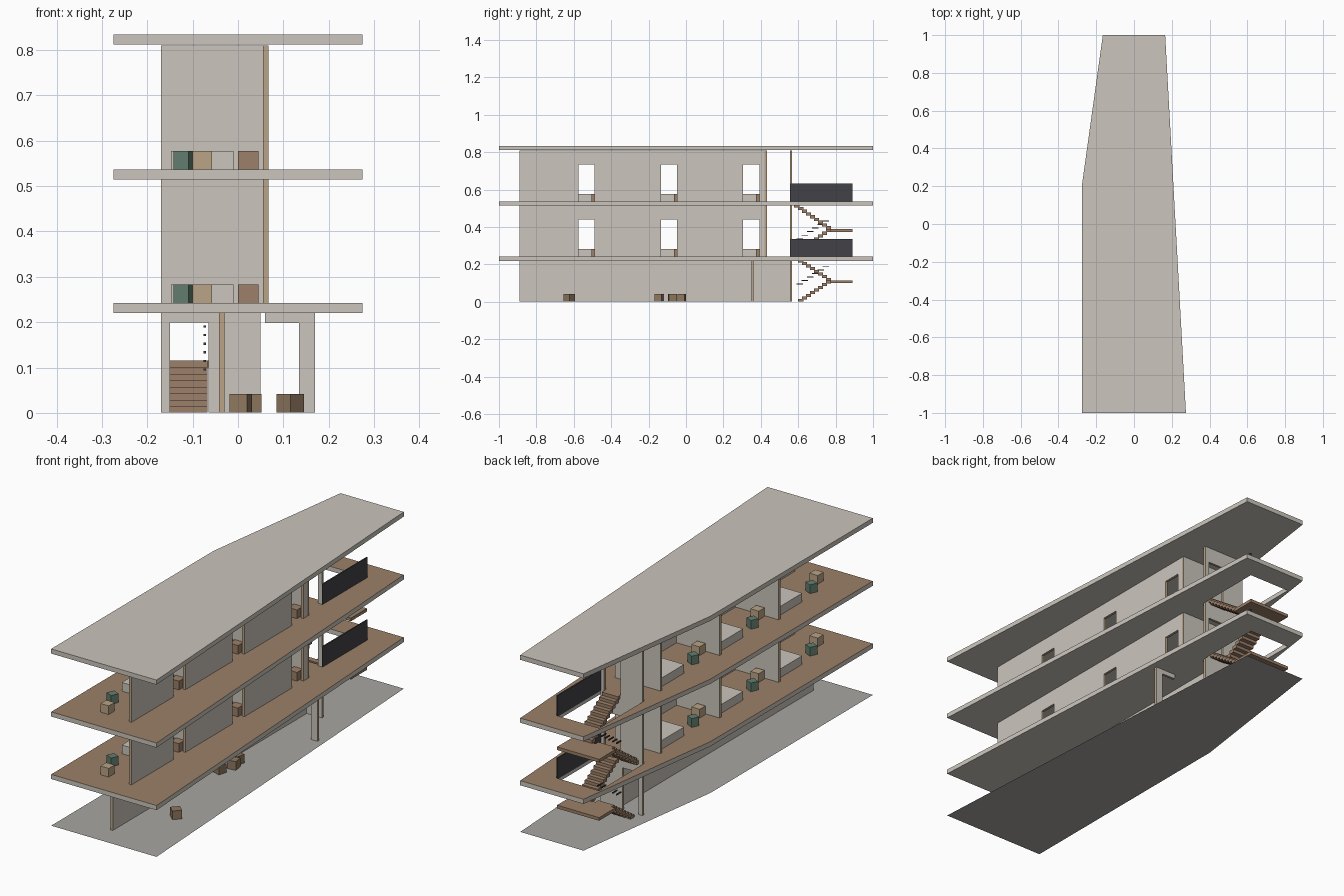
import bpy, bmesh
from math import radians
from mathutils import Matrix, Vector

cube = bpy.data.objects.get("Cube")
if cube:
    bpy.data.objects.remove(cube, do_unlink=True)


def material(name, r, g, b):
    lin = [((c / 255 + 0.055) / 1.055) ** 2.4 for c in (r, g, b)] + [1]
    m = bpy.data.materials.new(name)
    m.use_nodes = True
    m.diffuse_color = lin
    m.node_tree.nodes["Principled BSDF"].inputs["Base Color"].default_value = lin
    return m


CONCRETE = material("concrete", 203, 197, 188)
TIMBER = material("timber floor", 156, 128, 104)
TAN = material("tan edge", 186, 164, 134)
GREEN = material("green fabric", 100, 127, 112)
DARK = material("dark metal", 66, 65, 71)
PAVING = material("paving", 167, 166, 162)
BROWN = material("dull brown", 142, 120, 95)


def finish(name, bm, mats, rule=None):
    bmesh.ops.recalc_face_normals(bm, faces=bm.faces)
    if rule:
        for f in bm.faces:
            f.material_index = int(rule(f.normal))
    mesh = bpy.data.meshes.new(name)
    bm.to_mesh(mesh)
    bm.free()
    for m in mats:
        mesh.materials.append(m)
    ob = bpy.data.objects.new(name, mesh)
    bpy.context.collection.objects.link(ob)
    return ob


def box(name, x0, x1, y0, y1, z0, z1, mat, turn=0):
    bm = bmesh.new()
    bmesh.ops.create_cube(bm, size=1)
    bmesh.ops.scale(bm, vec=(x1 - x0, y1 - y0, z1 - z0), verts=bm.verts)
    bmesh.ops.rotate(bm, matrix=Matrix.Rotation(radians(turn), 3, "Z"), verts=bm.verts)
    bmesh.ops.translate(bm, vec=((x0 + x1) / 2, (y0 + y1) / 2, (z0 + z1) / 2), verts=bm.verts)
    return finish(name, bm, [mat])


def block(name, x, y, z, size, mat, turn=0):
    h = size / 2
    return box(name, x - h, x + h, y - h, y + h, z, z + 0.041, mat, turn)


def extrude(bm, faces, vec):
    new = bmesh.ops.extrude_face_region(bm, geom=faces)["geom"]
    verts = [v for v in new if isinstance(v, bmesh.types.BMVert)]
    bmesh.ops.translate(bm, vec=vec, verts=verts)


def panel(name, axis, pos, pts):
    """Upright wall: profile of (distance, height) points along an axis."""
    bm = bmesh.new()
    if axis == "x":
        verts = [bm.verts.new((a, pos, z)) for a, z in pts]
        out = Vector((0, THICK, 0))
    else:
        verts = [bm.verts.new((pos, a, z)) for a, z in pts]
        out = Vector((THICK, 0, 0))
    extrude(bm, [bm.faces.new(verts)], out)
    return finish(name, bm, [CONCRETE, TAN], lambda n: abs(n.dot(out)) < THICK / 2)


def wall(name, axis, pos, a0, a1, z0, z1, doors=()):
    pts = [(a0, z0)]
    for d0, d1 in doors:
        top = z0 + DOOR
        pts += [(d0, z0), (d0, top), (d1, top), (d1, z0)]
    panel(name, axis, pos, pts + [(a1, z0), (a1, z1), (a0, z1)])


def slab(name, z0, z1, mats, hole=False):
    bm = bmesh.new()
    edges = []
    for loop in [OUTLINE] + ([SHAFT] if hole else []):
        vs = [bm.verts.new((x, y, z0)) for x, y in loop]
        edges += [bm.edges.new((vs[i - 1], vs[i])) for i in range(len(vs))]
    bmesh.ops.triangle_fill(bm, edges=edges, use_beauty=True)
    if z1 > z0:
        extrude(bm, bm.faces[:], (0, 0, z1 - z0))
        return finish(name, bm, mats, lambda n: len(mats) > 1 and n.z > 0.5)
    ob = finish(name, bm, mats)
    if ob.data.polygons[0].normal.z < 0:
        ob.data.flip_normals()


THICK, DOOR = 0.012, 0.198
OUTLINE = [(-0.275, -1), (0.275, -1), (0.165, 1), (-0.165, 1), (-0.275, 0.21)]
SHAFT = [(-0.17, 0.567), (0.05, 0.567), (0.05, 0.89), (-0.17, 0.89)]
BASE = 0.001
FLOORS = [0.242, 0.537]
SLAB, STOREY = 0.022, 0.295

# Ground sheet, floor slabs and roof
slab("ground", 0, 0, [PAVING])
for i, z in enumerate(FLOORS):
    slab(f"floor_slab_{i + 1}", z - SLAB, z, [CONCRETE, TIMBER], hole=True)
slab("roof_slab", 0.812, 0.834, [CONCRETE])

# Ground storey walls
under = FLOORS[0] - SLAB
wall("ground_spine_wall", "y", -0.042, -0.89, 0.555, BASE, under)
wall("ground_stair_wall", "x", 0.555, -0.17, 0.05, BASE, under, [(-0.15, -0.065)])
panel("ground_portal", "x", 0.35, [(0.135, BASE), (0.17, BASE), (0.17, under),
                                   (0.06, under), (0.06, DOOR), (0.135, DOOR)])

# Loose seats on the ground
for x, y, size, turn in [(0.115, -0.625, 0.043, -43), (0.006, -0.145, 0.04, -15),
                         (0.028, -0.073, 0.043, 8), (0.015, -0.023, 0.04, -12)]:
    block("ground_seat", x, y, BASE, size, BROWN, turn)

# Upper storeys: corridor wall, party walls, furnished rooms
ROOM = 0.44
for z in FLOORS:
    top = z + STOREY - SLAB
    doors = [(-0.575 + ROOM * i, -0.488 + ROOM * i) for i in range(3)]
    wall("corridor_wall", "y", 0.055, -0.89, 0.42, z, top, doors)
    wall("stair_wall", "x", 0.555, -0.17, 0.05, z, top, [(-0.055, 0.03)])
    for i in range(3):
        y = ROOM * i
        wall("party_wall", "x", -0.46 + y, -0.17, 0.067 if i == 2 else 0.055, z, top)
        box("bed", -0.148, -0.01, -0.655 + y, -0.462 + y, z, z + 0.041, CONCRETE)
        box("desk", 0, 0.045, -0.505 + y, -0.462 + y, z, z + 0.041, TIMBER)
        block("table", -0.079, -0.86 + y, z, 0.043, TAN)
        block("armchair", -0.118, -0.766 + y, z, 0.037, GREEN, -25)
    box("stair_guard", 0.047, 0.053, 0.555, 0.89, z - 0.004, z + 0.095, DARK)

# Stairs: two flights per storey meeting at a landing
RUN, TURN_Y = 0.0213, 0.77


def flight(name, x0, x1, z0, z1, steps, top_at_turn):
    rise = (z1 - z0) / steps
    for i in range(steps):
        k = steps - i if top_at_turn else i + 1
        y = TURN_Y - k * RUN
        z = z0 + (i + 1) * rise
        box(name, x0, x1, y, y + RUN + 0.006, max(z - rise - 0.002, BASE), z, TIMBER)


for z0, mid, z1, low, high in [(0, 0.115, FLOORS[0], 8, 9),
                               (FLOORS[0], 0.39, FLOORS[1], 10, 10)]:
    flight("lower_flight", -0.15, -0.067, z0, mid, low, True)
    flight("upper_flight", -0.053, 0.03, mid, z1, high, False)
    box("landing", -0.17, 0.05, TURN_Y, 0.89, mid - 0.015, mid, TIMBER)
    # Stepped handrail of short bars
    for i in range(6):
        y, z = 0.59 + 0.028 * i, z0 + 0.093 + 0.019 * i
        box("handrail_bar", -0.076, -0.071, y, y + 0.035, z, z + 0.005, DARK)
